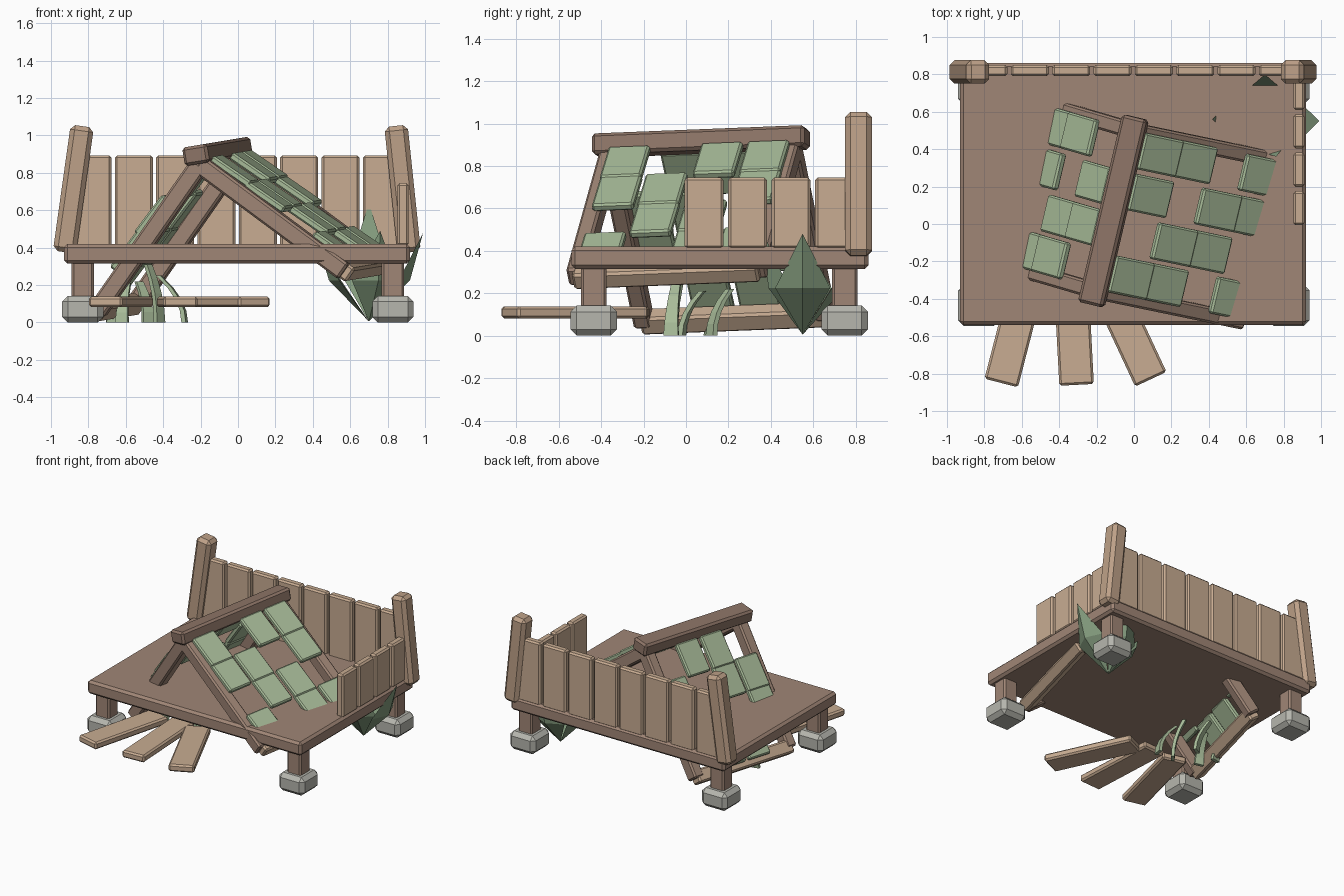
import bpy, bmesh
from math import radians
from mathutils import Matrix, Vector

cube = bpy.data.objects.get("Cube")
if cube:
    bpy.data.objects.remove(cube, do_unlink=True)


def material(name, rgb):
    """Flat material from 0-255 display values, stored as linear."""
    col = [((c / 255 + 0.055) / 1.055) ** 2.4 for c in rgb] + [1]
    m = bpy.data.materials.new(name)
    m.use_nodes = True
    m.diffuse_color = col
    bsdf = next(n for n in m.node_tree.nodes if n.type == 'BSDF_PRINCIPLED')
    bsdf.inputs["Base Color"].default_value = col
    return m


DARK_WOOD = material("dark wood", (142, 117, 103))
WOOD = material("brown wood", (160, 134, 118))
PLANK = material("pale plank wood", (200, 172, 146))
POST = material("post wood", (190, 161, 136))
STONE = material("grey stone", (182, 182, 174))
TILE = material("green tile", (168, 188, 153))
LEAF = material("leaf green", (132, 156, 126))


def finish(name, bm, mat, matrix=Matrix()):
    me = bpy.data.meshes.new(name)
    bm.to_mesh(me)
    bm.free()
    me.materials.append(mat)
    ob = bpy.data.objects.new(name, me)
    ob.matrix_world = matrix
    bpy.context.collection.objects.link(ob)
    return ob


def box(name, size, matrix, mat, bevel=0.012):
    bm = bmesh.new()
    bmesh.ops.create_cube(bm, size=1, matrix=Matrix.Diagonal((*size, 1)))
    bmesh.ops.bevel(bm, geom=bm.edges[:], offset=bevel, segments=1, affect='EDGES')
    return finish(name, bm, mat, matrix)


def at(x, y, z):
    return Matrix.Translation((x, y, z))


def rot(deg, axis):
    return Matrix.Rotation(radians(deg), 4, axis)


# Deck on four legs with stone feet
box("deck", (1.85, 1.4, 0.105), at(-0.005, 0.16, 0.367), WOOD, 0.018)
for x, sx in ((-0.83, "right"), (0.828, "left")):
    for y, sy in ((-0.435, "front"), (0.748, "back")):
        box(f"{sy}_{sx}_leg", (0.12, 0.12, 0.26), at(x, y, 0.21), WOOD)
        box(f"{sy}_{sx}_foot", (0.22, 0.22, 0.142), at(x, y, 0.071), STONE, 0.03)

# Leaning corner posts
box("right_post", (0.125, 0.125, 0.68), at(-0.88, 0.813, 0.713) @ rot(8, 'Y'), POST, 0.025)
box("left_post", (0.125, 0.125, 0.68), at(0.88, 0.813, 0.713) @ rot(-6, 'Y'), POST, 0.025)

# Fence planks along the back and the left side
for i in range(8):
    box(f"back_fence_plank_{i}", (0.203, 0.06, 0.49), at(-0.778 + 0.221 * i, 0.82, 0.648), PLANK)
for i in range(4):
    box(f"side_fence_plank_{i}", (0.06, 0.182, 0.335), at(0.882, 0.085 + 0.205 * i, 0.578), PLANK)

# Loose planks fanned out under the front edge
for i, (x, y, ang) in enumerate(((-0.71, -0.85, -14.5), (-0.307, -0.86, 3), (0.09, -0.83, 25))):
    box(f"loose_plank_{i}", (0.185, 0.68, 0.056), at(x, y, 0.11) @ rot(ang, 'Z') @ at(0, 0.34, 0), PLANK)

# Sunken gable roof: everything is placed in the tilted frame of its ridge
roof = at(-0.11, 0.07, 0.915) @ rot(-13.3, 'Z') @ rot(2.2, 'X') @ rot(-9, 'Y')
box("ridge_beam", (0.138, 1.03, 0.1), roof, DARK_WOOD, 0.015)
ROWS = {
    "left": {0.345: (0, 1, 3), 0.12: (0, 2, 3), -0.11: (1, 2), -0.33: (0, 1, 3)},
    "right": {0.345: (1, 2), 0.12: (0, 2, 3), -0.11: (0, 1, 3), -0.33: (1, 2)},
}
for side, turn in (("left", 0), ("right", 180)):
    # slope frame: x runs down the slope, z points outwards
    slope = roof @ at(0, 0, -0.053) @ rot(turn, 'Z') @ rot(45, 'Y')
    flip = 1 if side == "left" else -1
    for y, end in ((-0.44, "front"), (0.44, "back")):
        box(f"{end}_{side}_rafter", (0.98, 0.085, 0.1), slope @ at(0.485, y * flip, 0), WOOD)
    box(f"{side}_eave_rail", (0.1, 0.9, 0.09), slope @ at(0.965, 0, 0), PLANK)
    for v, rows in ROWS[side].items():
        for r in rows:
            box(f"{side}_roof_tile", (0.255, 0.2, 0.042),
                slope @ at(0.155 + 0.23 * r, v * flip, 0.062) @ rot(-2, 'Y'), TILE, 0.01)


# Spiky plant: folded pointed leaves rising from one root
def leaf(name, root, tip, mid_z, half_width):
    root, tip = Vector(root), Vector(tip)
    out = Vector((tip.x - root.x, tip.y - root.y, 0))
    side = out.normalized().cross(Vector((0, 0, 1)))
    mid = root + out * 0.55 + Vector((0, 0, mid_z))
    rib = mid + out.normalized() * 0.06
    bm = bmesh.new()
    a, l, m, r, t = [bm.verts.new(p) for p in
                     (root, mid - side * half_width, rib, mid + side * half_width, tip)]
    for f in ((a, m, l), (a, r, m), (l, m, t), (m, r, t), (a, l, r), (l, t, r)):
        bm.faces.new(f)
    bmesh.ops.recalc_face_normals(bm, faces=bm.faces[:])
    finish(name, bm, LEAF)


ROOT = (0.7, 0.55, 0.005)
for name, tip in (("left", (0.99, 0.55, 0.48)), ("right", (0.42, 0.56, 0.45)),
                  ("front", (0.76, 0.36, 0.49)), ("back", (0.7, 0.8, 0.64))):
    leaf(f"{name}_plant_leaf", ROOT, tip, 0.22, 0.13)


# Grass blades: bent tapering strips under the deck
def blade(name, x, y, height, lean, turn):
    bm = bmesh.new()
    rings = []
    for i in range(5):
        t = i / 4
        w, d = 0.035 * (1 - 0.4 * t), 0.012
        c = Vector((0, lean * t * t, height * t))
        rings.append([bm.verts.new(c + Vector(p)) for p in
                      ((-w, -d, 0), (w, -d, 0), (w, d, 0), (-w, d, 0))])
    for lo, hi in zip(rings, rings[1:]):
        for j in range(4):
            k = (j + 1) % 4
            bm.faces.new((lo[j], lo[k], hi[k], hi[j]))
    bm.faces.new(rings[0][::-1])
    bm.faces.new(rings[-1])
    finish(name, bm, TILE, at(x, y, 0) @ rot(turn, 'Z'))


for i, spec in enumerate(((-0.67, 0.1, 0.13, 0.08, 10), (-0.62, -0.02, 0.21, 0.1, -15),
                          (-0.48, 0.12, 0.22, 0.1, 30), (-0.42, -0.07, 0.31, 0.08, 50),
                          (-0.285, -0.07, 0.25, 0.14, 80))):
    blade(f"grass_blade_{i}", *spec)
